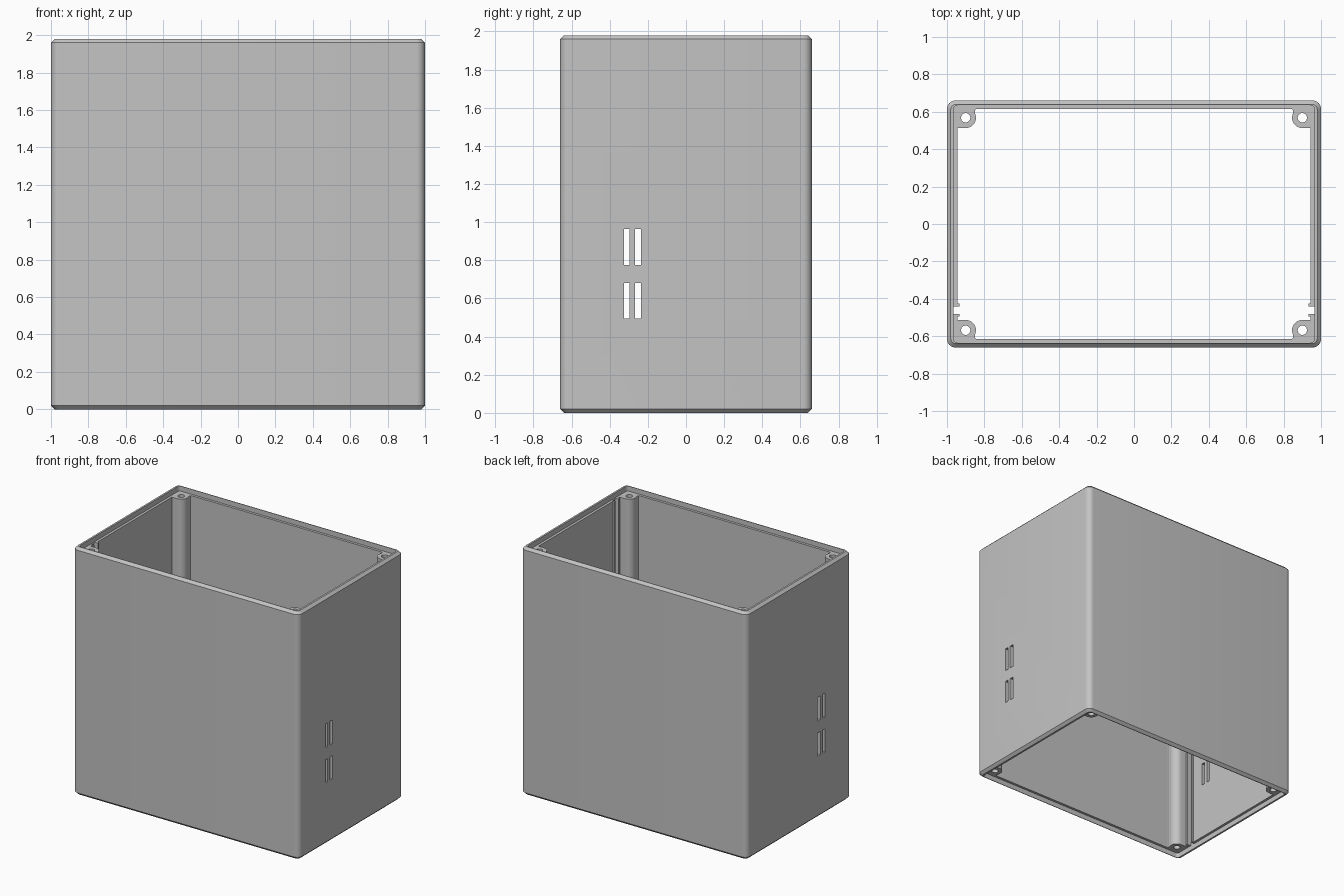
import bpy, bmesh, math

if "Cube" in bpy.data.objects:
    bpy.data.objects.remove(bpy.data.objects["Cube"])

H = 1.98            # body height
LEDGE = 0.04        # depth of the recess at both open ends
IN_X, IN_Y = 0.945, 0.615

grey = bpy.data.materials.new("grey plastic")
grey.diffuse_color = (0.55, 0.55, 0.55, 1)
grey.use_nodes = True
grey.node_tree.nodes["Principled BSDF"].inputs["Base Color"].default_value = grey.diffuse_color


def finish(bm, name):
    bmesh.ops.remove_doubles(bm, verts=bm.verts, dist=1e-5)
    bmesh.ops.recalc_face_normals(bm, faces=bm.faces)
    mesh = bpy.data.meshes.new(name)
    bm.to_mesh(mesh)
    bm.free()
    mesh.materials.append(grey)
    ob = bpy.data.objects.new(name, mesh)
    bpy.context.collection.objects.link(ob)
    return ob


def add_prism(bm, pts, z0, z1):
    low = [bm.verts.new((x, y, z0)) for x, y in pts]
    top = [bm.verts.new((x, y, z1)) for x, y in pts]
    n = len(pts)
    bm.faces.new(low[::-1])
    bm.faces.new(top)
    for i in range(n):
        j = (i + 1) % n
        bm.faces.new((low[i], low[j], top[j], top[i]))


def rect(x0, x1, y0, y1):
    return [(x0, y0), (x1, y0), (x1, y1), (x0, y1)]


def arc(cx, cy, r, a0, a1, n):
    return [(cx + r * math.cos(math.radians(a0 + (a1 - a0) * i / n)),
             cy + r * math.sin(math.radians(a0 + (a1 - a0) * i / n))) for i in range(n + 1)]


def rounded_rect(hx, hy, r):
    pts = []
    for k, (sx, sy) in enumerate([(1, 1), (-1, 1), (-1, -1), (1, -1)]):
        pts += arc(sx * (hx - r), sy * (hy - r), r, 90 * k, 90 * k + 90, 8)
    return pts


def activate(ob):
    bpy.ops.object.select_all(action='DESELECT')
    ob.select_set(True)
    bpy.context.view_layer.objects.active = ob


def cut(ob, cutter):
    activate(ob)
    mod = ob.modifiers.new("cut", 'BOOLEAN')
    mod.operation = 'DIFFERENCE'
    mod.solver = 'EXACT'
    mod.object = cutter
    bpy.ops.object.modifier_apply(modifier=mod.name)
    bpy.data.objects.remove(cutter)


def smooth(ob):
    activate(ob)
    bpy.ops.object.shade_smooth_by_angle(angle=math.radians(30))


# Sleeve: closed wall section swept around a rounded rectangle
outer, edge = (1.0, 0.66, 0.045), (0.98, 0.64, 0.03)
recess, inner = (0.965, 0.635, 0.022), (IN_X, IN_Y, 0.0)
section = [(edge, 0), (outer, 0.02), (outer, H - 0.02), (edge, H),
           (recess, H), (recess, H - LEDGE), (inner, H - LEDGE),
           (inner, LEDGE), (recess, LEDGE), (recess, 0)]
bm = bmesh.new()
loops = [[bm.verts.new((x, y, z)) for x, y in rounded_rect(*dims)] for dims, z in section]
for a, b in zip(loops, loops[1:] + loops[:1]):
    for i in range(len(a)):
        j = (i + 1) % len(a)
        bm.faces.new((a[i], a[j], b[j], b[i]))
sleeve = finish(bm, "sleeve")

# Vent slots and board grooves in both side walls
bm = bmesh.new()
for s in (-1, 1):
    for y0, y1 in ((-0.325, -0.295), (-0.268, -0.236)):
        for z0, z1 in ((0.495, 0.68), (0.775, 0.965)):
            add_prism(bm, rect(*sorted((s * 0.9, s * 1.1)), y0, y1), z0, z1)
    add_prism(bm, rect(*sorted((s * 0.93, s * 0.965)), -0.48, -0.44), 0.01, H - 0.01)
cut(sleeve, finish(bm, "slot_cutter"))
smooth(sleeve)

# Screw posts in the four corners, each with a through hole
post = [(0, 0), (0.103, 0), (0.097, 0.004), (0.094, 0.012)]
post += arc(0.045, 0.047, 0.055, -28, 90, 12) + [(0, 0.102)]
for sx, side in ((-1, "left"), (1, "right")):
    for sy, end in ((-1, "front"), (1, "back")):
        bm = bmesh.new()
        add_prism(bm, [(sx * (IN_X - u), sy * (IN_Y - v)) for u, v in post], LEDGE, H - LEDGE)
        ob = finish(bm, f"screw_post_{end}_{side}")
        bm = bmesh.new()
        add_prism(bm, arc(sx * 0.9, sy * 0.568, 0.025, 0, 345, 23), 0, H)
        cut(ob, finish(bm, "hole_cutter"))
        smooth(ob)

# Guide rails on both sides of each board groove
for s, side in ((-1, "left"), (1, "right")):
    bm = bmesh.new()
    for y0, y1 in ((-0.495, -0.48), (-0.44, -0.425)):
        add_prism(bm, rect(*sorted((s * 0.932, s * IN_X)), y0, y1), LEDGE, H - LEDGE)
    finish(bm, f"guide_rails_{side}")
